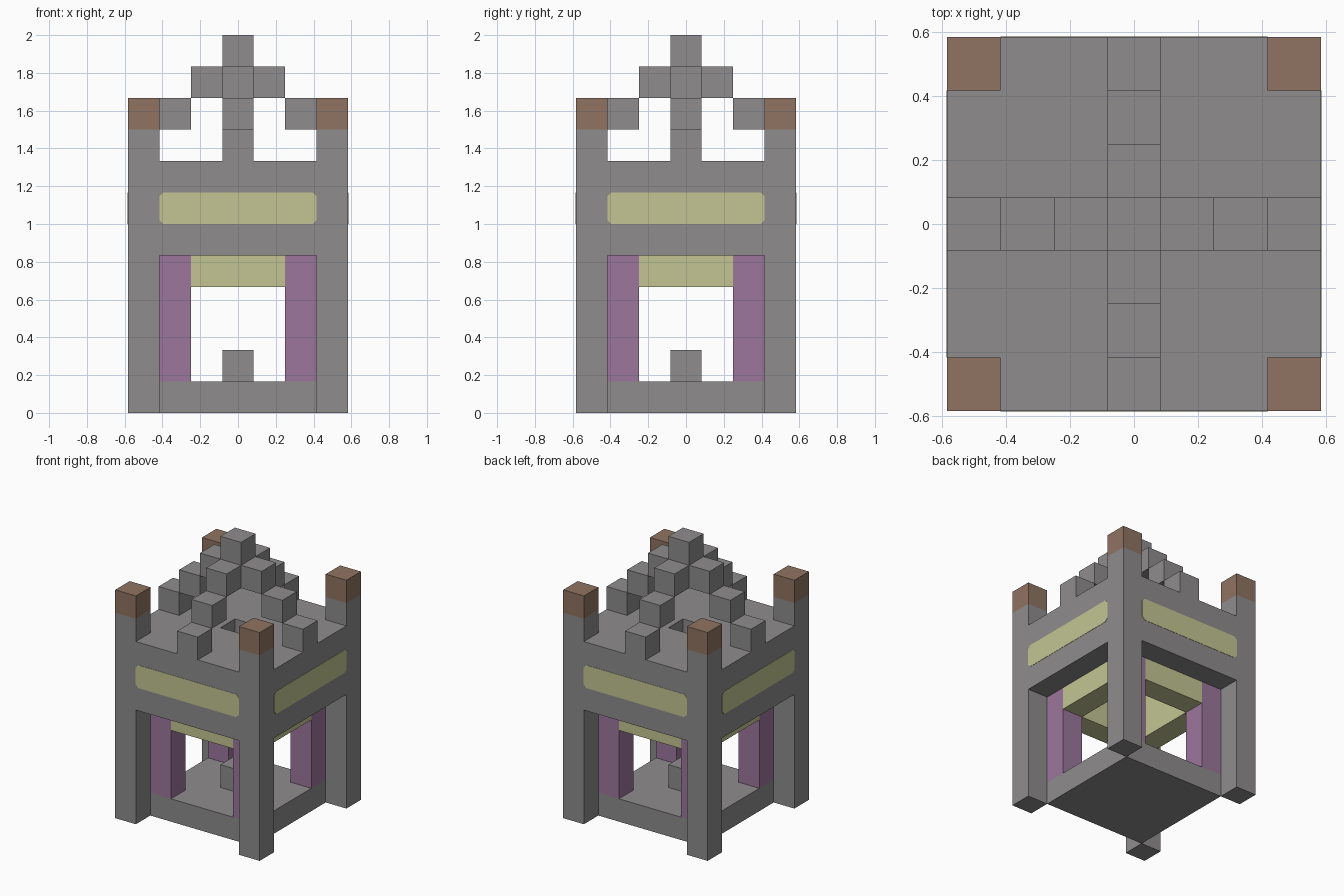
import bpy
import bmesh
from itertools import product
from math import pi
from mathutils import Matrix, Vector

U = 1 / 6  # size of one block

if "Cube" in bpy.data.objects:
    bpy.data.objects.remove(bpy.data.objects["Cube"], do_unlink=True)


def material(name, rgb):
    color = [(c / 255) ** 2.2 for c in rgb] + [1]
    mat = bpy.data.materials.new(name)
    mat.use_nodes = True
    mat.diffuse_color = color
    mat.node_tree.nodes["Principled BSDF"].inputs["Base Color"].default_value = color
    return mat


stone = material("grey stone", (141, 139, 139))
brown = material("brown cap", (143, 115, 98))
yellow = material("pale yellow", (194, 196, 145))
purple = material("purple", (155, 118, 155))


def finish(name, bm, *mats):
    mesh = bpy.data.meshes.new(name)
    bm.to_mesh(mesh)
    bm.free()
    for m in mats:
        mesh.materials.append(m)
    obj = bpy.data.objects.new(name, mesh)
    bpy.context.collection.objects.link(obj)
    return obj


def cells(x, y, z):
    """Set of block cells for half-open ranges; x and y are block centres."""
    return set(product(range(*x), range(*y), range(*z)))


def blocks(name, filled, mats, rule=None):
    """Outer skin of a set of cells, with flat areas merged into large faces."""
    bm = bmesh.new()
    for cell in filled:
        for axis, sign in product(range(3), (-1, 1)):
            n = Vector([sign if i == axis else 0 for i in range(3)])
            if tuple(int(c + d) for c, d in zip(cell, n)) in filled:
                continue
            s = Vector([1 if i == (axis + 1) % 3 else 0 for i in range(3)])
            t = n.cross(s)
            mid = Vector(cell) + Vector((0, 0, 0.5)) + n / 2
            ring = [mid + (s * a + t * b) / 2
                    for a, b in ((-1, -1), (1, -1), (1, 1), (-1, 1))]
            face = bm.faces.new([bm.verts.new(p * U) for p in ring])
            if rule:
                face.material_index = rule(cell)
    bmesh.ops.remove_doubles(bm, verts=bm.verts, dist=0.001)
    bmesh.ops.dissolve_limit(bm, angle_limit=0.01, verts=bm.verts, edges=bm.edges,
                             delimit={'MATERIAL'})
    return finish(name, bm, *mats)


# Tower shell: hollow body, corner posts with brown tops, edge battlements
shell = cells((-3, 4), (-3, 4), (5, 8)) - cells((-2, 3), (-2, 3), (5, 7))
shell -= {(0, 0, 7)}
for sx, sy in product((-3, 3), repeat=2):
    shell |= cells((sx, sx + 1), (sy, sy + 1), (0, 10))
for s in (-3, 3):
    shell |= {(s, 0, 8), (0, s, 8)}
blocks("tower_shell", shell, (stone, brown), lambda c: int(c[2] >= 9))

# Base slab with a small block in the middle
blocks("base_slab", cells((-2, 3), (-2, 3), (0, 1)) | {(0, 0, 1)}, (stone,))

# Inner purple columns
for i, (sx, sy) in enumerate(product((-2, 2), repeat=2)):
    blocks(f"inner_column_{i + 1}", cells((sx, sx + 1), (sy, sy + 1), (1, 5)), (purple,))

# Yellow lining that hangs below the body between the columns
lining = cells((-2, 3), (-2, 3), (4, 7)) - cells((-1, 2), (-1, 2), (4, 7))
lining -= {(x, y, 4) for x, y in product((-2, 2), repeat=2)}
blocks("yellow_lining", lining, (yellow,))

# Stepped crown: blocks climbing from each side to the top
for step in (1, 2):
    for i, (dx, dy) in enumerate(((1, 0), (0, 1), (-1, 0), (0, -1))):
        blocks(f"crown_step_{step}_{i + 1}",
               {(dx * step, dy * step, 11 - step)}, (stone,))
blocks("crown_top", {(0, 0, 11)}, (stone,))

# Yellow bands with clipped corners on each side
w, h, cut = 2.5 * U, U / 2, 0.022
corners = [(w - cut, h), (w, h - cut)]
corners += [(x, -z) for x, z in reversed(corners)]
corners += [(-x, -z) for x, z in corners]
for i, side in enumerate(("front", "left", "back", "right")):
    bm = bmesh.new()
    front = bm.faces.new([bm.verts.new((x, -3.5 * U - 0.002, z + 6.5 * U))
                          for x, z in corners])
    wall = bmesh.ops.extrude_face_region(bm, geom=[front], use_keep_orig=True)
    moved = [v for v in wall["geom"] if isinstance(v, bmesh.types.BMVert)]
    bmesh.ops.translate(bm, verts=moved, vec=(0, 0.004, 0))
    bmesh.ops.recalc_face_normals(bm, faces=bm.faces)
    bmesh.ops.rotate(bm, verts=bm.verts, matrix=Matrix.Rotation(i * pi / 2, 3, 'Z'))
    finish(f"band_{side}", bm, yellow)
